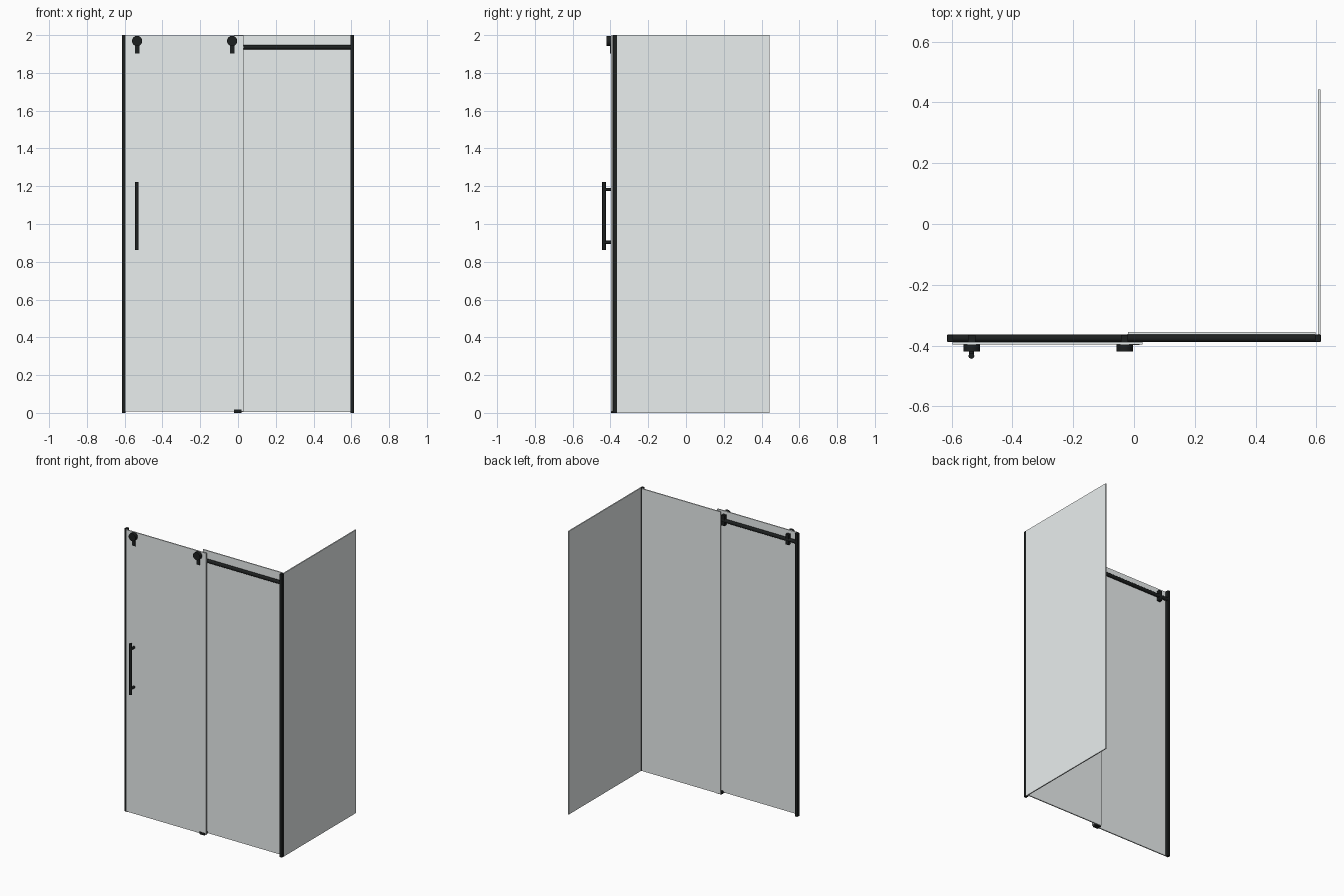
import bpy
from math import pi
from mathutils import Vector

if "Cube" in bpy.data.objects:
    bpy.data.objects.remove(bpy.data.objects["Cube"])


def material(name, color):
    m = bpy.data.materials.new(name)
    m.diffuse_color = color
    m.use_nodes = True
    m.node_tree.nodes["Principled BSDF"].inputs["Base Color"].default_value = m.diffuse_color
    return m


GLASS = material("clear_glass", (0.82, 0.86, 0.86, 1))
BLACK = material("black_metal", (0.012, 0.014, 0.014, 1))


def box(name, x, y, z, mat=BLACK, bevel=0.0):
    """Box given by its (min, max) range on each axis."""
    bpy.ops.mesh.primitive_cube_add(
        size=1, location=[(r[0] + r[1]) / 2 for r in (x, y, z)])
    o = bpy.context.object
    o.name = name
    o.scale = [r[1] - r[0] for r in (x, y, z)]
    bpy.ops.object.transform_apply(location=False, rotation=False, scale=True)
    o.data.materials.append(mat)
    if bevel:
        b = o.modifiers.new("bevel", 'BEVEL')
        b.width = bevel
        b.segments = 2
    return o


def rod(name, a, b, radius, sides=32):
    """Smooth cylinder between two points."""
    a, b = Vector(a), Vector(b)
    d = b - a
    bpy.ops.mesh.primitive_cylinder_add(
        vertices=sides, radius=radius, depth=d.length, location=(a + b) / 2,
        rotation=d.to_track_quat('Z', 'Y').to_euler())
    o = bpy.context.object
    o.name = name
    o.data.materials.append(BLACK)
    bpy.ops.object.shade_smooth_by_angle(angle=pi / 6)
    return o


# Glass: sliding door in front of the rail, fixed panel behind it, side return
box("sliding_door_glass", (-0.598, 0.028), (-0.396, -0.388), (0.007, 1.997), GLASS)
box("fixed_glass", (-0.02, 0.598), (-0.364, -0.356), (0.006, 2.0), GLASS)
box("return_glass", (0.606, 0.614), (-0.364, 0.443), (0.0, 2.0), GLASS)

# Wall and corner posts
for side, x in (("left", -0.605), ("right", 0.605)):
    box(side + "_post", (x - 0.01, x + 0.01), (-0.388, -0.364), (0, 2), bevel=0.002)

# Top rail
rod("top_rail", (-0.597, -0.376, 1.936), (0.597, -0.376, 1.936), 0.0125)

# Roller hangers: front disc and strap, upright carrier around the rail, axle
for side, x in (("left", -0.534), ("right", -0.031)):
    rod(side + "_roller_disc", (x, -0.396, 1.969), (x, -0.42, 1.969), 0.027, 48)
    box(side + "_roller_strap", (x - 0.012, x + 0.012), (-0.403, -0.396),
        (1.902, 1.969))
    box(side + "_rail_carrier", (x - 0.012, x + 0.012), (-0.388, -0.366),
        (1.902, 1.975))
    rod(side + "_roller_axle", (x, -0.367, 1.963), (x, -0.398, 1.963), 0.0115)

# Door handle with two standoffs
rod("handle_bar", (-0.535, -0.434, 0.863), (-0.535, -0.434, 1.223), 0.0095)
for end, z in (("lower", 0.903), ("upper", 1.183)):
    rod(end + "_handle_standoff", (-0.535, -0.434, z), (-0.535, -0.394, z), 0.0085)

# Floor guide under the overlap of the two panels
box("floor_guide", (-0.022, 0.018), (-0.398, -0.362), (0, 0.018), bevel=0.002)
